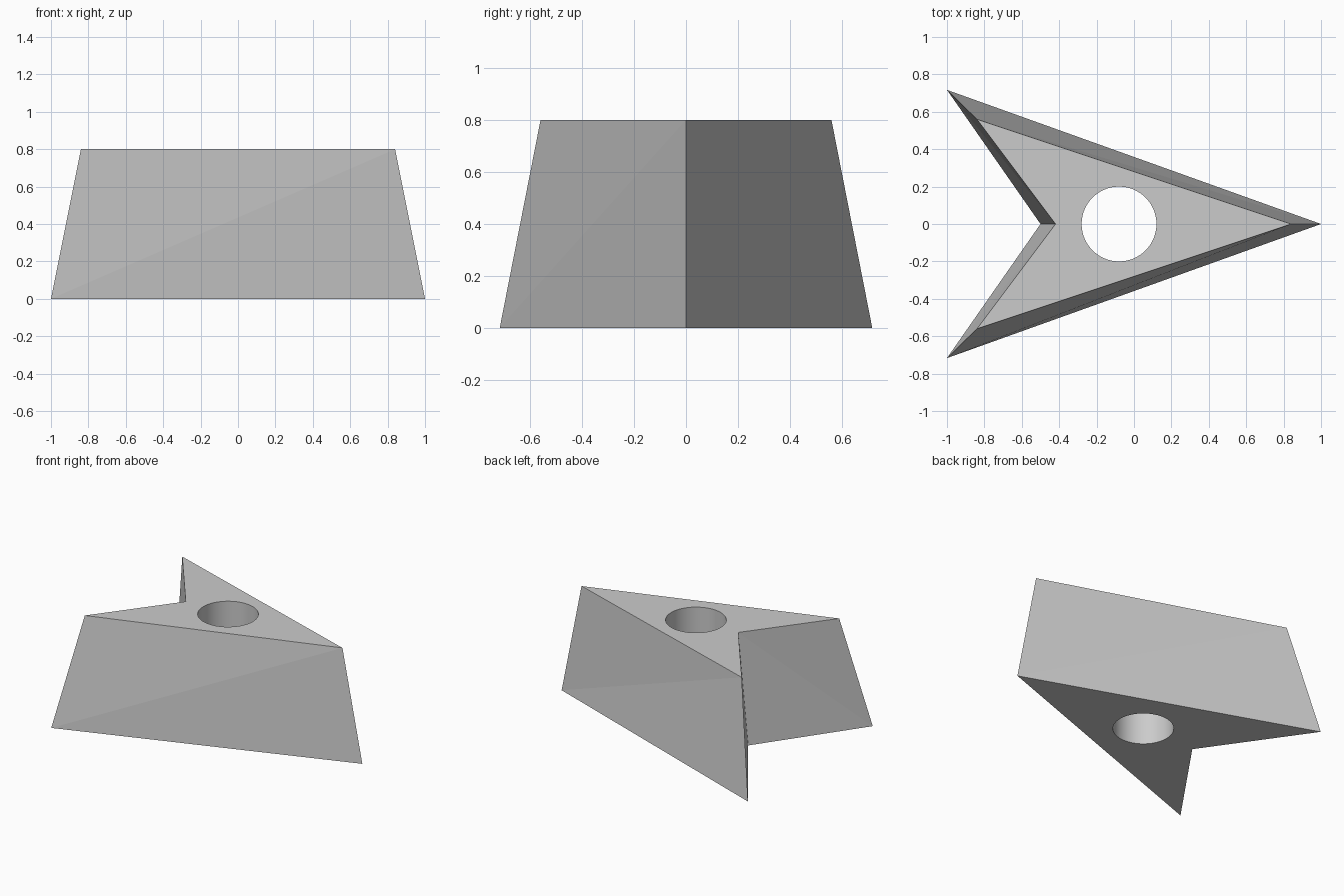
import bpy
import bmesh

cube = bpy.data.objects.get("Cube")
if cube:
    bpy.data.objects.remove(cube, do_unlink=True)

HEIGHT = 0.8
HOLE_X, HOLE_RADIUS = -0.08, 0.2

grey = bpy.data.materials.new("plain grey")
grey.use_nodes = True
colour = (0.6, 0.6, 0.6, 1)
grey.diffuse_color = colour
grey.node_tree.nodes["Principled BSDF"].inputs["Base Color"].default_value = colour


def make_object(name, bm):
    bmesh.ops.recalc_face_normals(bm, faces=bm.faces)
    mesh = bpy.data.meshes.new(name)
    bm.to_mesh(mesh)
    bm.free()
    mesh.materials.append(grey)
    obj = bpy.data.objects.new(name, mesh)
    bpy.context.collection.objects.link(obj)
    return obj


# Arrowhead outline: nose, left tip, notch, right tip
base_outline = [(1, 0), (-1, 0.717), (-0.5, 0), (-1, -0.717)]
top_outline = [(0.84, 0), (-0.84, 0.56), (-0.42, 0), (-0.84, -0.56)]

# Tapered body, its slightly twisted sides split along one diagonal
bm = bmesh.new()
base = [bm.verts.new((x, y, 0)) for x, y in base_outline]
top = [bm.verts.new((x, y, HEIGHT)) for x, y in top_outline]
bm.faces.new(base[::-1])
bm.faces.new(top)
for i in range(4):
    j = (i + 1) % 4
    if i == 2:
        bm.faces.new((base[i], base[j], top[i]))
        bm.faces.new((base[j], top[j], top[i]))
    else:
        bm.faces.new((base[i], base[j], top[j]))
        bm.faces.new((base[i], top[j], top[i]))
body = make_object("arrowhead_body", bm)

# Round hole straight through the body
bm = bmesh.new()
bmesh.ops.create_cone(bm, cap_ends=True, segments=64, radius1=HOLE_RADIUS,
                      radius2=HOLE_RADIUS, depth=HEIGHT * 2)
bmesh.ops.translate(bm, verts=bm.verts, vec=(HOLE_X, 0, HEIGHT / 2))
cutter = make_object("hole_cutter", bm)

cut = body.modifiers.new("hole", "BOOLEAN")
cut.operation = "DIFFERENCE"
cut.solver = "EXACT"
cut.object = cutter
bpy.context.view_layer.objects.active = body
bpy.ops.object.modifier_apply(modifier=cut.name)
bpy.data.objects.remove(cutter, do_unlink=True)

# Smooth hole wall, flat outer faces
for face in body.data.polygons:
    face.use_smooth = abs(face.normal.z) < 0.01 and all(
        abs((body.data.vertices[v].co.xy - type(body.data.vertices[v].co.xy)((HOLE_X, 0))).length
            - HOLE_RADIUS) < 0.01 for v in face.vertices)
